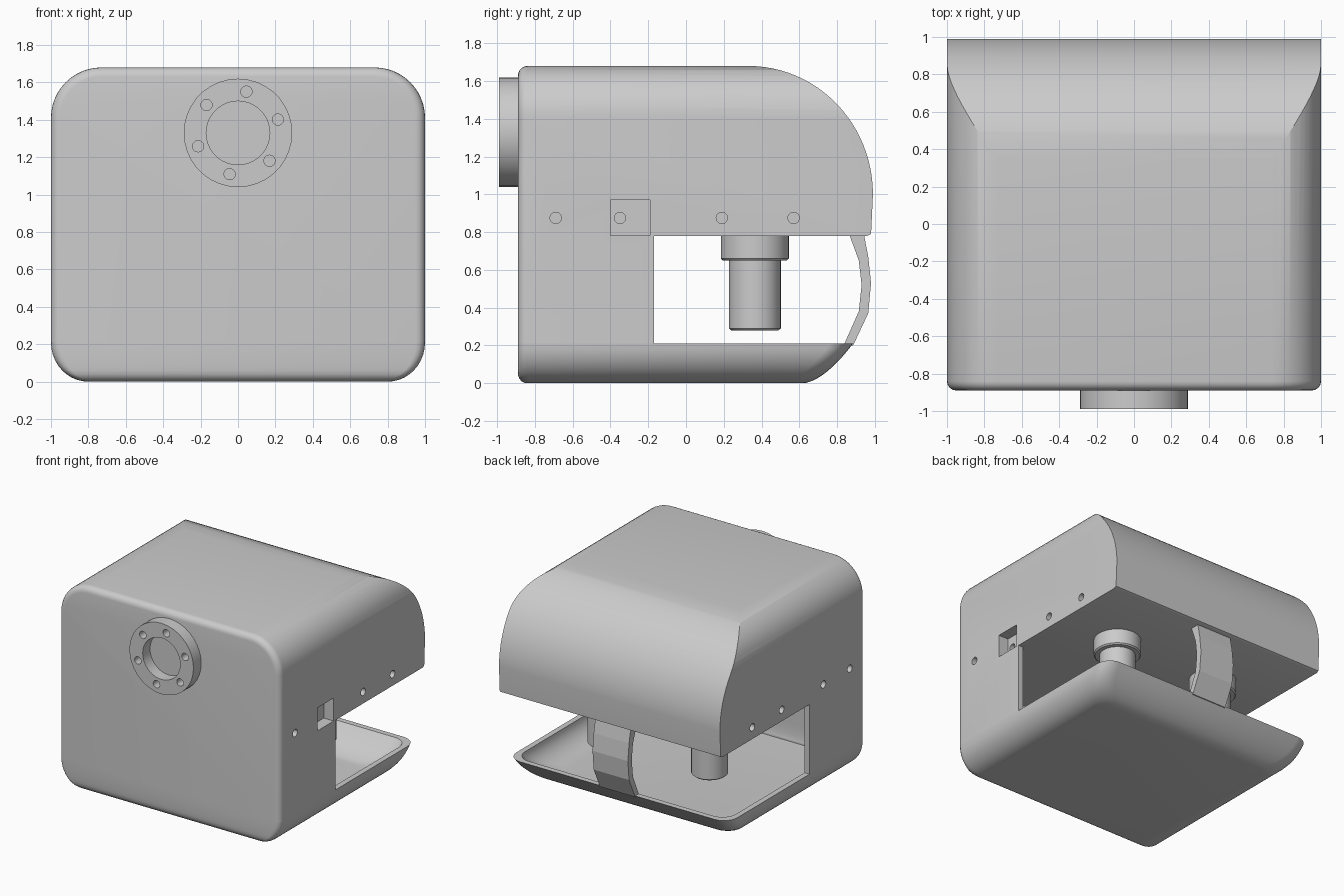
import bpy, bmesh
from math import sin, cos, pi, sqrt, radians

cube = bpy.data.objects.get("Cube")
if cube:
    bpy.data.objects.remove(cube)

grey = bpy.data.materials.new("plain_grey")
grey.use_nodes = True
COLOUR = (0.6, 0.6, 0.6, 1)
grey.diffuse_color = COLOUR
grey.node_tree.nodes["Principled BSDF"].inputs["Base Color"].default_value = COLOUR


def arc(cx, cy, rx, ry, a0, a1, n):
    return [(cx + rx * cos(radians(a0 + (a1 - a0) * i / n)),
             cy + ry * sin(radians(a0 + (a1 - a0) * i / n))) for i in range(n + 1)]


def loft(name, rings):
    """Skin a stack of equal-length rings and cap both ends."""
    bm = bmesh.new()
    rows = [[bm.verts.new(p) for p in ring] for ring in rings]
    n = len(rows[0])
    for a, b in zip(rows, rows[1:]):
        for i in range(n):
            bm.faces.new((a[i], a[(i + 1) % n], b[(i + 1) % n], b[i]))
    bm.faces.new(rows[0])
    bm.faces.new(rows[-1])
    bmesh.ops.recalc_face_normals(bm, faces=bm.faces)
    mesh = bpy.data.meshes.new(name)
    bm.to_mesh(mesh)
    bm.free()
    mesh.materials.append(grey)
    ob = bpy.data.objects.new(name, mesh)
    bpy.context.collection.objects.link(ob)
    return ob


def prism_x(name, profile, x0, x1):
    return loft(name, [[(x, y, z) for y, z in profile] for x in (x0, x1)])


def box(name, x0, x1, y0, y1, z0, z1):
    return prism_x(name, [(y0, z0), (y1, z0), (y1, z1), (y0, z1)], x0, x1)


def turned(name, axis, centre, stations, n=32):
    """Round part from (position, radius) stations along an axis."""
    cx, cy = centre
    rings = []
    for t, r in stations:
        pts = [(cx + r * cos(2 * pi * i / n), cy + r * sin(2 * pi * i / n)) for i in range(n)]
        order = {"x": lambda u, v: (t, u, v), "y": lambda u, v: (u, t, v), "z": lambda u, v: (u, v, t)}
        rings.append([order[axis](u, v) for u, v in pts])
    return loft(name, rings)


def boolean(ob, cutter, operation="DIFFERENCE"):
    mod = ob.modifiers.new("cut", "BOOLEAN")
    mod.object, mod.operation, mod.solver = cutter, operation, "EXACT"
    graph = bpy.context.evaluated_depsgraph_get()
    mesh = bpy.data.meshes.new_from_object(ob.evaluated_get(graph))
    ob.modifiers.clear()
    ob.data = mesh
    bpy.data.objects.remove(cutter)


def smooth(ob):
    bpy.ops.object.select_all(action="DESELECT")
    ob.select_set(True)
    bpy.context.view_layer.objects.active = ob
    bpy.ops.object.shade_smooth_by_angle(angle=radians(28))


# Main housing: rounded front outline crossed with the curved-back side profile
FRONT, RIM, LINTEL, WALL, EDGE = -0.89, 0.21, 0.78, 0.045, 0.05


def arch(y, inset):
    w, top, r = 1 - inset, 1.68 - inset, 0.27 - inset
    outline = ([(-w, RIM), (w, RIM)] + arc(w - r, top - r, r, r, 0, 90, 12)
               + arc(r - w, top - r, r, r, 90, 180, 12))
    return [(x, y, z) for x, z in outline]


steps = [i * pi / 10 for i in range(6)]
rings = [arch(FRONT + EDGE * (1 - cos(a)), EDGE * (1 - sin(a))) for a in steps]
housing = loft("housing", rings + [arch(1.2, 0)])
side = [(-1.2, 0), (0.96, 0), (0.96, LINTEL), (0.98, 0.79), (0.99, 1.0)]
side += arc(0.33, 1.0, 0.66, 0.68, 0, 90, 24)[1:] + [(0.33, 1.9), (-1.2, 1.9)]
side[-3] = (0.33, 1.681)
boolean(housing, prism_x("side_profile", side, -1.3, 1.3), "INTERSECT")

# Open serving bay and the hollow column in front of it
boolean(housing, box("bay", -1.3, 1.3, -0.17, 1.5, 0, LINTEL))
boolean(housing, box("column_hollow", WALL - 1, 1 - WALL, FRONT + WALL, 0, 0, LINTEL))

# Square pocket on one side, screw holes on both
boolean(housing, box("pocket", 0.91, 1.2, -0.40, -0.19, LINTEL + 0.002, 0.97))
for s in (-1, 1):
    for y in (-0.69, -0.35, 0.19, 0.57):
        hole = turned("hole", "x", (y, 0.875), [(s * 0.82, 0.03), (s * 1.1, 0.03)], 20)
        boolean(housing, hole)
smooth(housing)


# Drip tray: rounded rings that widen upwards, then turn down inside
def tray_ring(z, w, back, front):
    rr, rf = 0.12, 0.05
    plan = (arc(w - rr, back - rr, rr, rr, 0, 90, 6) + arc(rr - w, back - rr, rr, rr, 90, 180, 6)
            + arc(rf - w, front + rf, rf, rf, 180, 270, 4)
            + arc(w - rf, front + rf, rf, rf, 270, 360, 4))
    return [(x, y, z) for x, y in plan]


outer, inner = [], []
for i in range(11):
    a = i / 10 * pi / 2
    z = RIM * (1 - cos(a))
    w = 0.8 + 0.2 * sin(a)
    back = 0.62 + 0.265 * (z / RIM) ** 0.6
    d = max(0, EDGE - z)
    outer.append(tray_ring(z, w, back, FRONT + EDGE - sqrt(EDGE ** 2 - d ** 2)))
    lift = WALL + z * (RIM - WALL) / RIM
    inner.append(tray_ring(lift, w - WALL, back - WALL, FRONT + WALL))
tray = loft("drip_tray", outer + inner[::-1])
smooth(tray)

# Two stepped outlets under the housing
for s, label in ((-1, "right"), (1, "left")):
    nozzle = turned(label + "_outlet", "z", (s * 0.47, 0.365),
                    [(0.28, 0.125), (0.29, 0.137), (0.65, 0.137), (0.65, 0.17),
                     (0.66, 0.18), (0.80, 0.18)], 40)
    smooth(nozzle)

# Curved strap joining the housing and the tray at the back
strap = [(0.94, 0.80), (0.965, 0.67), (0.98, 0.53), (0.965, 0.37), (0.885, 0.20),
         (0.835, 0.20), (0.915, 0.38), (0.93, 0.52), (0.915, 0.65), (0.86, 0.80)]
prism_x("back_strap", strap, -0.16, 0.16)

# Front mounting ring with its bore and six bolt holes
CENTRE = (0, 1.33)
flange = turned("front_ring", "y", CENTRE, [(-0.99, 0.29), (FRONT + 0.01, 0.29)], 36)
boolean(flange, turned("bore", "y", CENTRE, [(-1.1, 0.17), (FRONT - 0.005, 0.17)], 36))
for i in range(6):
    a = radians(78.5 + 60 * i)
    spot = (0.225 * cos(a), CENTRE[1] + 0.225 * sin(a))
    boolean(flange, turned("bolt_hole", "y", spot, [(-1.1, 0.03), (FRONT - 0.02, 0.03)], 20))
smooth(flange)
